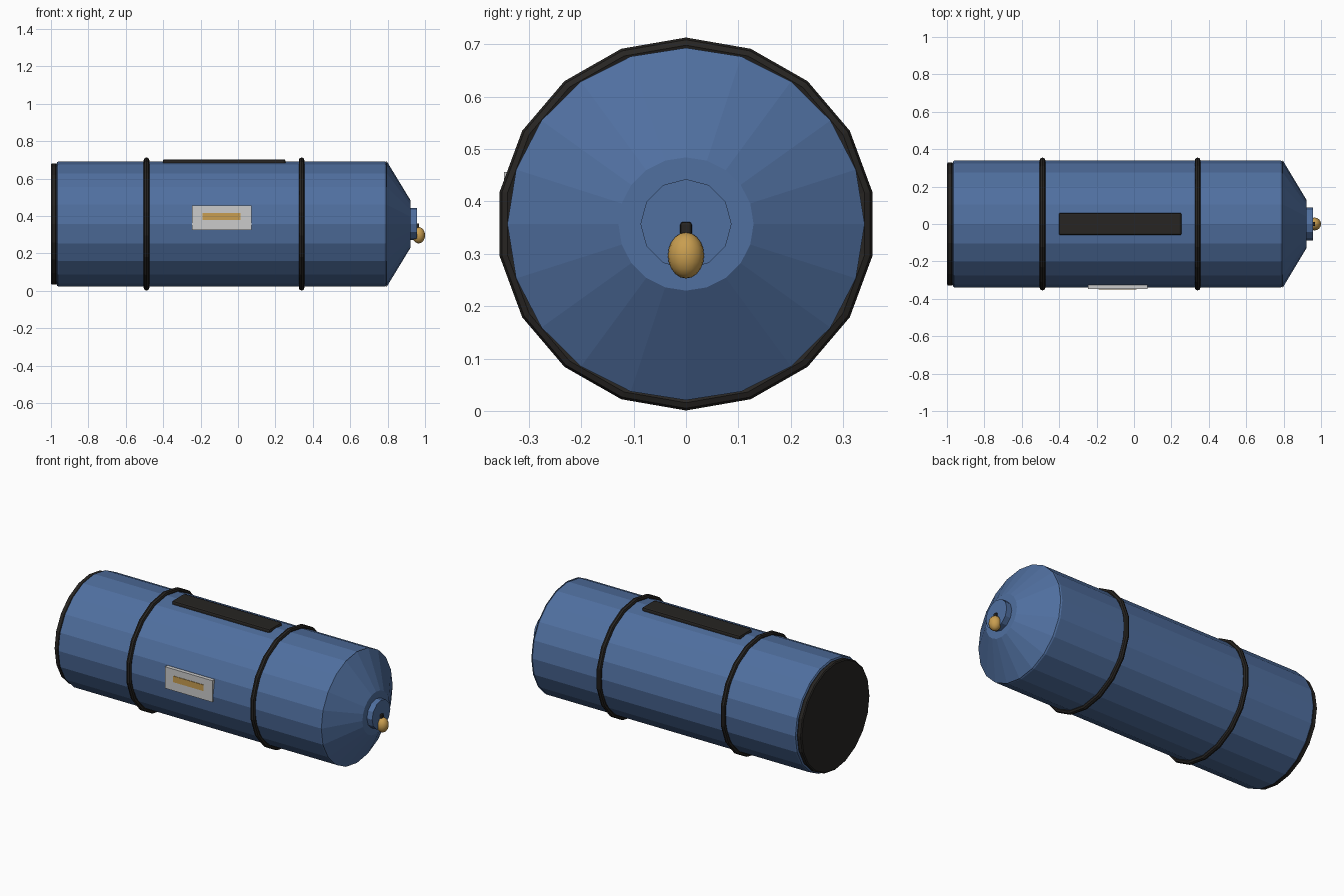
import bpy, bmesh, math

if "Cube" in bpy.data.objects:
    bpy.data.objects.remove(bpy.data.objects["Cube"])

CZ = 0.357      # height of the bag's axis
SQUASH = 0.986  # the round section is slightly flattened


def material(name, rgb):
    m = bpy.data.materials.new(name)
    m.diffuse_color = (*rgb, 1)
    m.use_nodes = True
    m.node_tree.nodes["Principled BSDF"].inputs["Base Color"].default_value = m.diffuse_color
    return m


BLUE = material("blue fabric", (0.08, 0.16, 0.35))
BLACK = material("black webbing", (0.02, 0.018, 0.016))
GOLD = material("brass", (0.58, 0.34, 0.08))
PALE = material("pale label", (0.62, 0.62, 0.60))


def finish(name, bm, mat):
    bmesh.ops.recalc_face_normals(bm, faces=bm.faces)
    mesh = bpy.data.meshes.new(name)
    bm.to_mesh(mesh)
    bm.free()
    mesh.materials.append(mat)
    ob = bpy.data.objects.new(name, mesh)
    bpy.context.collection.objects.link(ob)
    return ob


def lathe(name, profile, sides, mat, closed=False):
    """Turn (x, radius) points about the long axis."""
    bm = bmesh.new()
    loops = []
    for x, r in profile:
        loops.append([bm.verts.new((x, r * math.sin(math.tau * i / sides),
                                    CZ + SQUASH * r * math.cos(math.tau * i / sides)))
                      for i in range(sides)])
    pairs = list(zip(loops, loops[1:]))
    if closed:
        pairs.append((loops[-1], loops[0]))
    else:
        bm.faces.new(loops[0])
        bm.faces.new(loops[-1])
    for a, b in pairs:
        for i in range(sides):
            j = (i + 1) % sides
            bm.faces.new((a[i], a[j], b[j], b[i]))
    return finish(name, bm, mat)


def box(name, lo, hi, mat, bevel=0.0):
    bm = bmesh.new()
    bmesh.ops.create_cube(bm, size=1)
    for v in bm.verts:
        v.co = [(a + b) / 2 + c * (b - a) for a, b, c in zip(lo, hi, v.co)]
    if bevel:
        bmesh.ops.bevel(bm, geom=bm.edges[:], offset=bevel, segments=2,
                        profile=0.5, affect='EDGES')
    return finish(name, bm, mat)


# Main tube with softened rims
lathe("bag_body", [(-0.97, 0.328), (-0.966, 0.336), (-0.957, 0.340),
                   (0.783, 0.340), (0.792, 0.336), (0.796, 0.328)], 20, BLUE)
# Tapered closing end and gathered neck
lathe("tapered_end", [(0.795, 0.341), (0.922, 0.129)], 20, BLUE)
lathe("gathered_neck", [(0.91, 0.087), (0.957, 0.087)], 12, BLUE)
# Base cap
lathe("base_cap", [(-1.0, 0.322), (-0.995, 0.329), (-0.975, 0.329),
                   (-0.967, 0.322)], 20, BLACK)

# Straps around the tube
for name, x in (("rear_strap", -0.489), ("front_strap", 0.34)):
    ring = [(x + 0.015 * math.sin(math.tau * k / 8),
             0.346 + 0.015 * math.cos(math.tau * k / 8)) for k in range(8)]
    lathe(name, ring, 18, BLACK, closed=True)

# Carry handle on top
box("carry_handle", (-0.402, -0.06, 0.672), (0.254, 0.06, 0.703), BLACK, 0.01)

# Label and its brass strip on the front
box("label_plate", (-0.245, -0.347, 0.326), (0.071, -0.325, 0.456), PALE)
box("label_strip", (-0.189, -0.350, 0.379), (0.013, -0.335, 0.416), GOLD)

# Drawcord and toggle
box("drawcord", (0.945, -0.011, 0.30), (0.969, 0.011, 0.361), BLACK, 0.005)
bm = bmesh.new()
bmesh.ops.create_uvsphere(bm, u_segments=16, v_segments=10, radius=1)
for v in bm.verts:
    v.co = (0.966 + 0.034 * v.co.x, 0.0345 * v.co.y, 0.297 + 0.044 * v.co.z)
toggle = finish("cord_toggle", bm, GOLD)
for p in toggle.data.polygons:
    p.use_smooth = True
